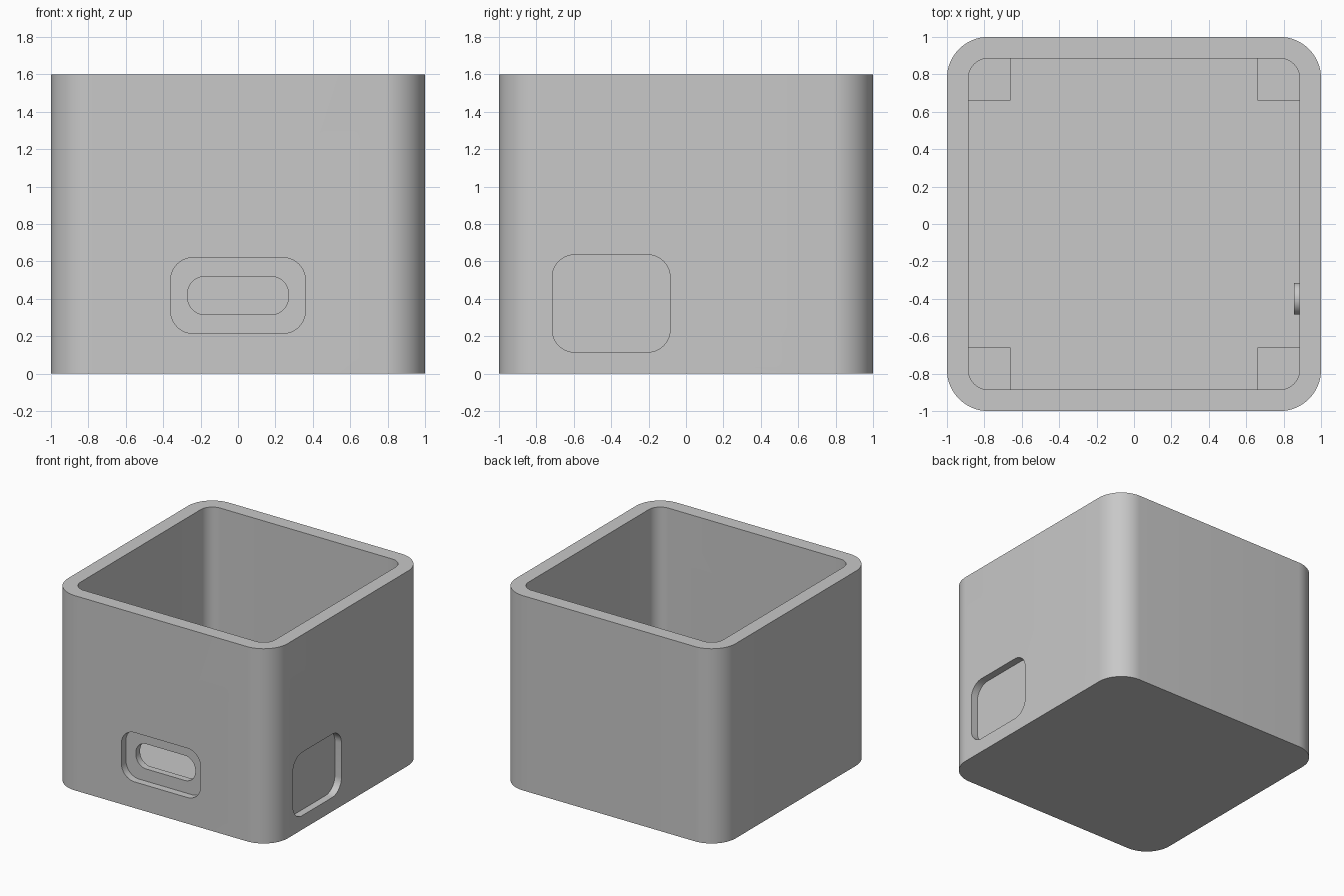
import bpy
import bmesh
import math

cube = bpy.data.objects.get("Cube")
if cube:
    bpy.data.objects.remove(cube, do_unlink=True)

grey = bpy.data.materials.new("light grey plastic")
grey.use_nodes = True
colour = (0.58, 0.58, 0.58, 1)
grey.diffuse_color = colour
grey.node_tree.nodes["Principled BSDF"].inputs["Base Color"].default_value = colour

HALF = 1.0       # outer half width
INNER = 0.885    # inner half width
HEIGHT = 1.6
FLOOR = 0.115
RECESS = 0.06    # depth of the outside pockets
AXES = {
    "x": lambda u, v, w: (w, u, v),
    "y": lambda u, v, w: (u, w, v),
    "z": lambda u, v, w: (u, v, w),
}


def rounded_prism(name, axis, u, v, w, radius, segments=16):
    """Rounded rectangle spanning u and v, extruded over w along the axis."""
    place = AXES[axis]
    corners = [(u[1], v[1]), (u[0], v[1]), (u[0], v[0]), (u[1], v[0])]
    signs = [(1, 1), (-1, 1), (-1, -1), (1, -1)]
    outline = []
    for i, ((cu, cv), (su, sv)) in enumerate(zip(corners, signs)):
        for k in range(segments + 1):
            a = math.pi / 2 * (i + k / segments)
            outline.append((cu - su * radius + radius * math.cos(a),
                            cv - sv * radius + radius * math.sin(a)))
    bm = bmesh.new()
    ends = [[bm.verts.new(place(p, q, d)) for p, q in outline] for d in w]
    bmesh.ops.remove_doubles(bm, verts=bm.verts[:], dist=1e-5) if radius == 0 else None
    if radius > 0:
        bm.faces.new(ends[0])
        bm.faces.new(ends[1])
        n = len(outline)
        for i in range(n):
            j = (i + 1) % n
            bm.faces.new((ends[0][i], ends[0][j], ends[1][j], ends[1][i]))
    bmesh.ops.recalc_face_normals(bm, faces=bm.faces[:])
    mesh = bpy.data.meshes.new(name)
    bm.to_mesh(mesh)
    bm.free()
    mesh.materials.append(grey)
    obj = bpy.data.objects.new(name, mesh)
    bpy.context.collection.objects.link(obj)
    return obj


def box(name, lo, hi):
    bm = bmesh.new()
    bmesh.ops.create_cube(bm, size=1)
    for vert in bm.verts:
        vert.co = [(a + b) / 2 + c * (b - a) for a, b, c in zip(lo, hi, vert.co)]
    mesh = bpy.data.meshes.new(name)
    bm.to_mesh(mesh)
    bm.free()
    mesh.materials.append(grey)
    obj = bpy.data.objects.new(name, mesh)
    bpy.context.collection.objects.link(obj)
    return obj


def activate(obj):
    bpy.ops.object.select_all(action="DESELECT")
    obj.select_set(True)
    bpy.context.view_layer.objects.active = obj


def cut(target, cutter):
    cutter.hide_render = True
    mod = target.modifiers.new("cut", "BOOLEAN")
    mod.operation = "DIFFERENCE"
    mod.solver = "EXACT"
    mod.object = cutter
    activate(target)
    bpy.ops.object.modifier_apply(modifier=mod.name)
    bpy.data.objects.remove(cutter, do_unlink=True)


# Open-topped case with rounded vertical corners
case = rounded_prism("case", "z", (-HALF, HALF), (-HALF, HALF), (0, HEIGHT), 0.22)
cut(case, rounded_prism("cavity_cutter", "z", (-INNER, INNER), (-INNER, INNER),
                        (FLOOR, HEIGHT + 0.2), 0.105))

# Front port: shallow recess with a slot through the wall
cut(case, rounded_prism("port_recess_cutter", "y", (-0.36, 0.36), (0.215, 0.62),
                        (-HALF - 0.2, -HALF + RECESS), 0.12))
cut(case, rounded_prism("port_slot_cutter", "y", (-0.27, 0.27), (0.315, 0.52),
                        (-HALF - 0.2, -INNER + 0.1), 0.095))

# Thinned panel on the +x side
cut(case, rounded_prism("side_recess_cutter", "x", (-0.715, -0.085), (0.115, 0.635),
                        (HALF - RECESS, HALF + 0.2), 0.12))
activate(case)
bpy.ops.object.shade_smooth_by_angle(angle=math.radians(30))

# Corner supports standing on the floor
for sx, side in ((-1, "right"), (1, "left")):
    for sy, end in ((-1, "front"), (1, "back")):
        xs = sorted((sx * 0.66, sx * INNER))
        ys = sorted((sy * 0.66, sy * INNER))
        box(f"{end}_{side}_support", (xs[0], ys[0], FLOOR - 0.02), (xs[1], ys[1], 0.27))

# Small round nub behind the thinned panel
nub = rounded_prism("inner_nub", "x", (-0.485, -0.315), (0.29, 0.46),
                    (0.855, INNER + 0.02), 0.0849)
activate(nub)
bpy.ops.object.shade_smooth_by_angle(angle=math.radians(30))
